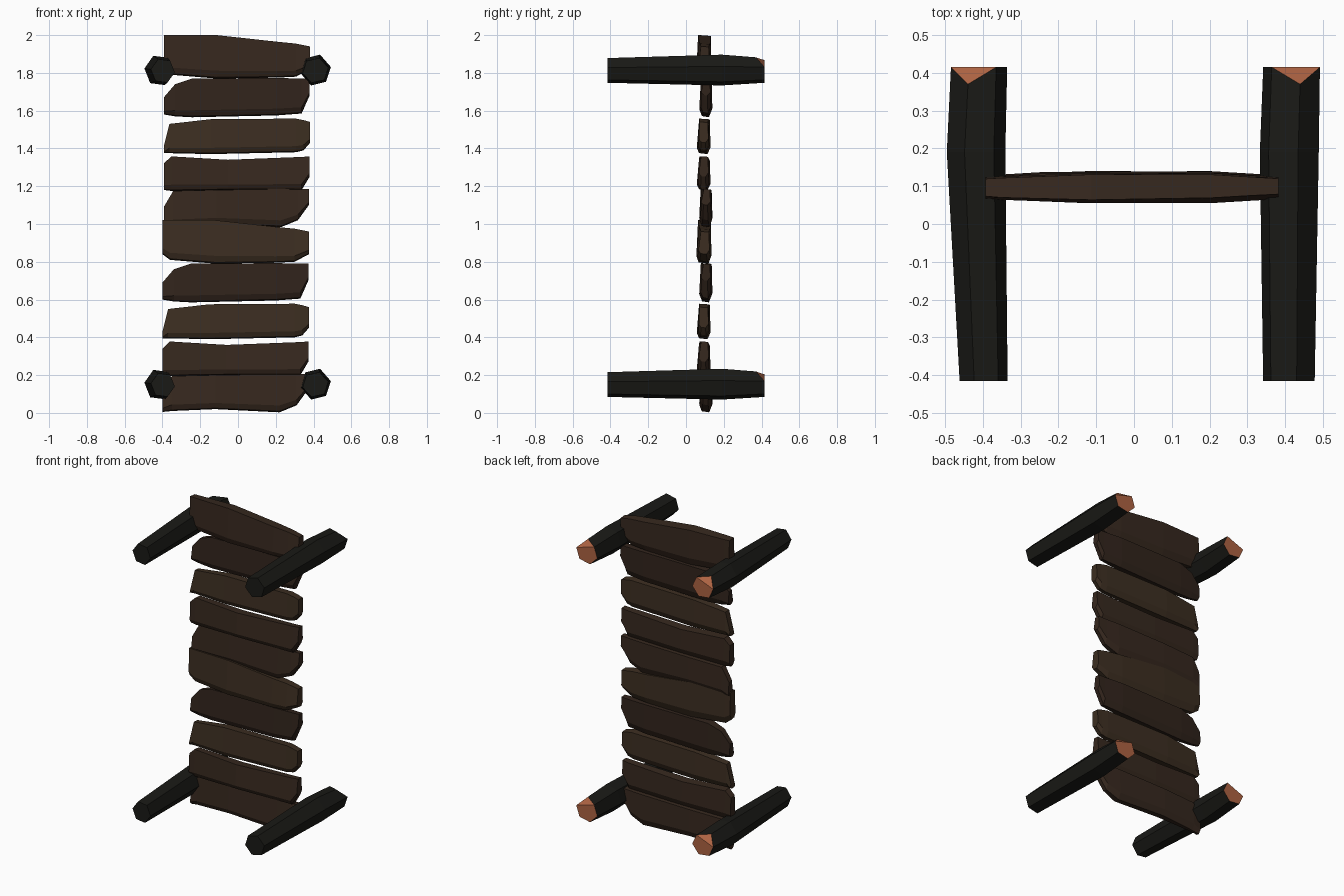
import bpy, bmesh, math

if "Cube" in bpy.data.objects:
    bpy.data.objects.remove(bpy.data.objects["Cube"])


def material(name, rgb):
    m = bpy.data.materials.new(name)
    m.diffuse_color = (*rgb, 1)
    m.use_nodes = True
    m.node_tree.nodes["Principled BSDF"].inputs["Base Color"].default_value = m.diffuse_color
    return m


wood_dark = material("dark_wood", (0.030, 0.017, 0.011))
wood_mid = material("mid_wood", (0.037, 0.021, 0.013))
wood_light = material("light_wood", (0.045, 0.027, 0.015))
bark = material("bark", (0.010, 0.010, 0.008))
cut_wood = material("cut_wood", (0.42, 0.125, 0.055))


def loft(name, rings, mats, back_cap=None):
    """Skin a row of equal rings; back_cap(ring) may split the last cap."""
    bm = bmesh.new()
    vr = [[bm.verts.new(p) for p in r] for r in rings]
    n = len(vr[0])
    for a, b in zip(vr, vr[1:]):
        for i in range(n):
            j = (i + 1) % n
            bm.faces.new((a[i], a[j], b[j], b[i]))
    bm.faces.new(vr[0][::-1])
    if back_cap:
        for idx in back_cap:
            f = bm.faces.new([vr[-1][i] for i in idx])
            f.material_index = 1
    else:
        bm.faces.new(vr[-1])
    bmesh.ops.recalc_face_normals(bm, faces=bm.faces)
    me = bpy.data.meshes.new(name)
    bm.to_mesh(me)
    bm.free()
    for m in mats:
        me.materials.append(m)
    ob = bpy.data.objects.new(name, me)
    bpy.context.collection.objects.link(ob)
    return ob


# Five plank shapes: front y, back y, material, stations (x, bottom z, top z)
planks = [
    (.070, .140, wood_mid, [(-.40, .005, .11), (-.35, .01, .195), (-.12, .02, .20),
                            (.22, .003, .205), (.31, .04, .205), (.368, .12, .205)]),
    (.057, .130, wood_mid, [(-.40, .20, .34), (-.36, .195, .378), (-.06, .20, .36),
                            (.33, .20, .375), (.372, .27, .378)]),
    (.057, .130, wood_light, [(-.40, .395, .43), (-.37, .395, .55), (-.15, .39, .575),
                              (.30, .40, .578), (.34, .41, .57), (.375, .45, .56)]),
    (.070, .140, wood_dark, [(-.40, .60, .69), (-.34, .59, .76), (-.25, .585, .79),
                             (.20, .595, .793), (.33, .605, .79), (.372, .70, .79)]),
    (.055, .135, wood_light, [(-.40, .84, 1.02), (-.36, .81, 1.02), (-.12, .79, 1.02),
                              (.20, .795, .985), (.30, .80, .975), (.375, .84, .96)]),
]


# Chamfered cross-section, slimmer at the plank ends
def plank_ring(x, zb, zt, y0, y1, k):
    e = .012 * max(0, abs(x) - .2) / .2
    w = .01 * math.sin(3 * x + k)
    f, b, h = y0 + e, y1 - e, zt - zb
    return [(x, f + .012, zb + .03 * h), (x, f, zb + .18 * h), (x, f + .004 + abs(w), zt),
            (x, b - .004, zt - .02 * h), (x, b, zb + .2 * h), (x, b - .016, zb)]


# The set of five is stacked twice
for rep in range(2):
    for k, (y0, y1, mat, st) in enumerate(planks):
        rings = [plank_ring(x + .007 * rep, zb + .98 * rep, zt + .98 * rep, y0, y1, k)
                 for x, zb, zt in st]
        if rep and k == 4:
            mat = wood_mid
        loft(f"plank_{rep * 5 + k + 1}", rings, [mat])


# Hexagonal logs: stations (y, centre x, half width, centre z, half height)
def log(name, stations, turn, corner, dz):
    rings = []
    for y, cx, rx, cz, rz in stations:
        rings.append([(cx + rx * math.cos(turn + i * math.pi / 3), y,
                       cz + dz + rz * math.sin(turn + i * math.pi / 3) / .95) for i in range(6)])
    # One upper corner of the cut end is chopped back
    x, y, z = rings[-1][corner]
    rings[-1][corner] = (x, .37, z)
    c = [(corner + i) % 6 for i in range(6)]
    loft(name, rings, [bark, cut_wood], [(c[5], c[0], c[1]), (c[1], c[2], c[3], c[4], c[5])])


left = [(-.415, -.398, .064, .148, .064), (.19, -.418, .078, .150, .080),
        (.415, -.410, .075, .150, .066)]
right = [(-.415, .410, .070, .150, .065), (.19, .411, .080, .152, .081),
         (.415, .417, .077, .152, .067)]
for level, dz in (("lower", 0), ("upper", 1.663)):
    log(f"{level}_left_log", left, math.radians(-7), 2, dz)
    log(f"{level}_right_log", right, math.radians(13), 1, dz)
